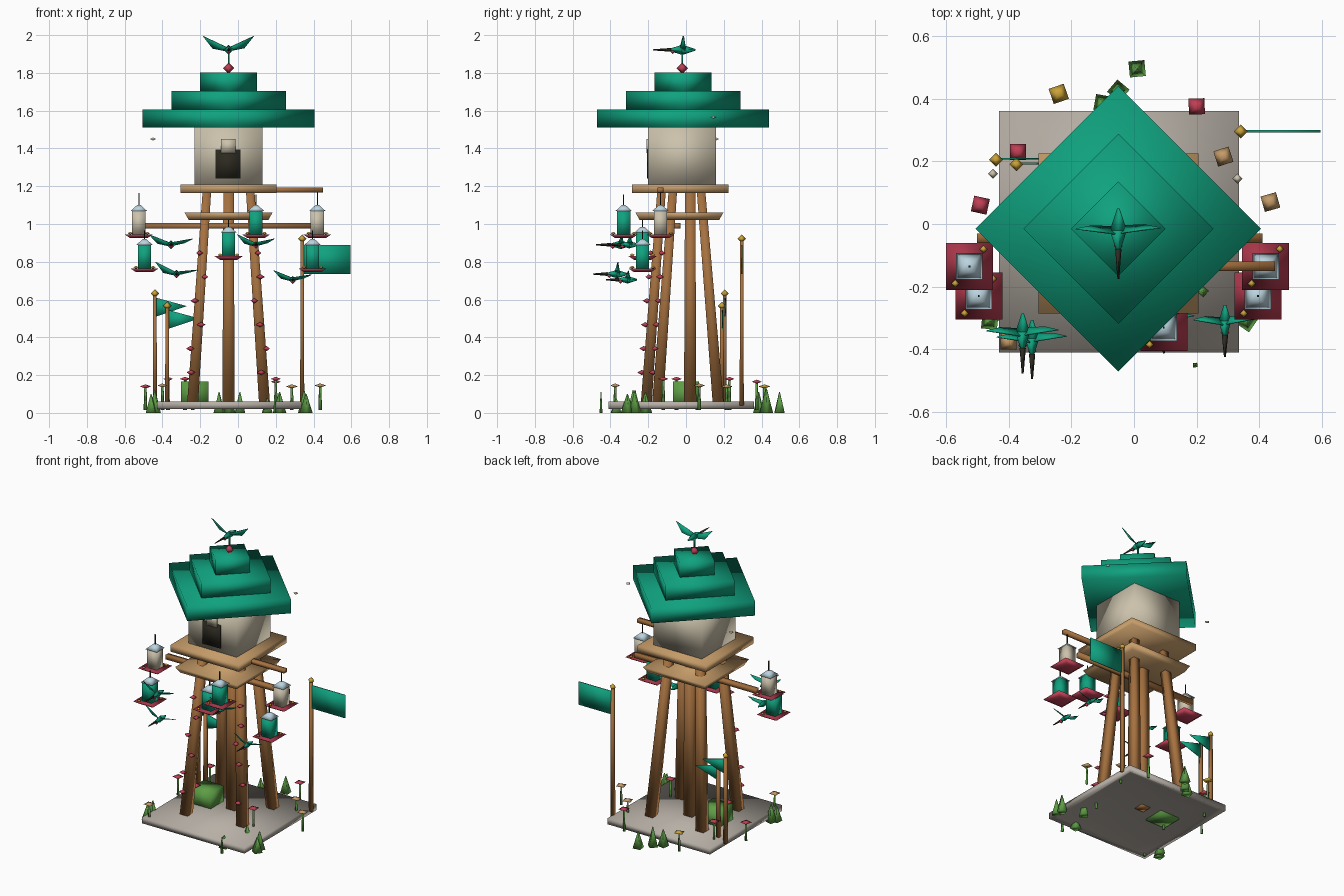
import bpy, bmesh, math, random
from mathutils import Vector, Matrix

old = bpy.data.objects.get("Cube")
if old:
    bpy.data.objects.remove(old, do_unlink=True)
random.seed(4)


def material(name, r, g, b):
    m = bpy.data.materials.new(name)
    m.use_nodes = True
    m.diffuse_color = (r, g, b, 1)
    m.node_tree.nodes["Principled BSDF"].inputs["Base Color"].default_value = (r, g, b, 1)
    return m


WOOD = material("brown wood", 0.38, 0.165, 0.05)
DECK = material("tan wood", 0.56, 0.33, 0.14)
TEAL = material("teal green", 0.005, 0.36, 0.21)
CREAM = material("cream", 0.60, 0.54, 0.41)
STONE = material("grey stone", 0.47, 0.43, 0.38)
LEAF = material("leaf green", 0.11, 0.34, 0.06)
RED = material("rose red", 0.52, 0.05, 0.09)
GOLD = material("gold", 0.60, 0.37, 0.04)
PALE = material("pale blue", 0.50, 0.66, 0.74)
DARK = material("dark brown", 0.025, 0.023, 0.014)


def finish(name, bm, mat):
    """Turn the bmesh into an object with soft, blended shading."""
    bmesh.ops.recalc_face_normals(bm, faces=bm.faces)
    for f in bm.faces:
        f.smooth = True
    me = bpy.data.meshes.new(name)
    bm.to_mesh(me)
    bm.free()
    me.materials.append(mat)
    ob = bpy.data.objects.new(name, me)
    bpy.context.collection.objects.link(ob)
    return ob


def prism(name, mat, p, q, r1, r2, sides=4, turn=0.0):
    """Tapered prism running from point p to point q; top and bottom stay level."""
    p, q = Vector(p), Vector(q)
    bm = bmesh.new()
    bmesh.ops.create_cone(bm, cap_ends=True, segments=sides, radius1=r1, radius2=r2, depth=1)
    bmesh.ops.rotate(bm, verts=bm.verts, matrix=Matrix.Rotation(turn, 3, "Z"))
    for v in bm.verts:
        base = p if v.co.z < 0 else q
        v.co = Vector((v.co.x, v.co.y, 0)) + base
    return finish(name, bm, mat)


def post(name, mat, p, q, w1, w2):
    """Square post with sides facing the axes."""
    return prism(name, mat, p, q, w1 / math.sqrt(2), w2 / math.sqrt(2), 4, math.pi / 4)


def box(name, mat, x, y, z):
    bm = bmesh.new()
    bmesh.ops.create_cube(bm, size=1)
    for v in bm.verts:
        v.co = [lo + (c + 0.5) * (hi - lo) for c, (lo, hi) in zip(v.co, (x, y, z))]
    return finish(name, bm, mat)


def gem(name, mat, loc, r, h, turn=0.0):
    """Octahedron used for finials, flowers and blossoms."""
    bm = bmesh.new()
    ring = [bm.verts.new((r * a, r * b, 0)) for a, b in ((1, 0), (0, 1), (-1, 0), (0, -1))]
    tips = [bm.verts.new((0, 0, s * h)) for s in (1, -1)]
    for i in range(4):
        for t in tips:
            bm.faces.new((ring[i], ring[(i + 1) % 4], t))
    ob = finish(name, bm, mat)
    ob.location = loc
    ob.rotation_euler.z = turn
    return ob


def sheet(name, mat, pts, thick=0.006):
    """Thin plate from an outline."""
    bm = bmesh.new()
    f = bm.faces.new([bm.verts.new(p) for p in pts])
    f.normal_update()
    step = f.normal * thick
    out = bmesh.ops.extrude_face_region(bm, geom=[f])
    bmesh.ops.translate(bm, vec=step, verts=[v for v in out["geom"] if isinstance(v, bmesh.types.BMVert)])
    return finish(name, bm, mat)


CX, CY = -0.05, -0.02

# Stone base with a stepped recess underneath
base = box("stone_base", STONE, (-0.43, 0.335), (-0.41, 0.36), (0.02, 0.06))
bm = bmesh.new()
bm.from_mesh(base.data)
under = min(bm.faces, key=lambda f: f.calc_center_median().z)
for inset in (0.05, 0.06, 0.08):
    bmesh.ops.inset_region(bm, faces=[under], thickness=inset)
    bmesh.ops.translate(bm, vec=(0, 0, 0.01), verts=under.verts)
bm.to_mesh(base.data)
bm.free()

# Splayed legs and the centre post
for side, x, top in (("right", -0.24, -0.165), ("left", 0.14, 0.065)):
    y = -0.21 if side == "right" else -0.15
    post("front_leg_" + side, WOOD, (x, y, 0.054), (top, y + 0.08, 1.17), 0.058, 0.045)
    post("back_leg_" + side, WOOD, (x, 0.17, 0.054), (top, 0.08, 1.17), 0.058, 0.045)
post("centre_post", WOOD, (CX, 0.022, 0.045), (CX, 0.022, 1.17), 0.065, 0.055)

# Decks and beams
post("lower_deck", DECK, (CX, -0.035, 1.02), (CX, -0.035, 1.06), 0.42, 0.465)
post("upper_deck", DECK, (CX, -0.03, 1.165), (CX, -0.03, 1.21), 0.51, 0.51)
box("cross_beam", WOOD, (-0.5, 0.41), (-0.06, -0.03), (0.975, 1.005))
box("deck_beam", WOOD, (CX, 0.45), (-0.15, -0.12), (1.167, 1.192))

# House with door
post("house", CREAM, (CX, CY, 1.2), (CX, CY, 1.52), 0.36, 0.36)
box("door", DARK, (-0.12, 0.013), (-0.207, -0.199), (1.24, 1.395))
box("door_sign", CREAM, (-0.09, -0.012), (-0.209, -0.2), (1.375, 1.45))

# Three-tier diamond roof and finial
for i, r in enumerate((0.455, 0.303, 0.151)):
    z = 1.51 + 0.097 * i
    prism(f"roof_tier_{i + 1}", TEAL, (CX, -0.015, z), (CX, -0.015, z + 0.097), r, r)
gem("roof_finial", RED, (CX, CY, 1.825), 0.03, 0.03)
post("finial_stem", TEAL, (CX, CY, 1.84), (CX, CY, 1.92), 0.008, 0.008)


def lantern(n, x, y, z, mat, wire):
    name = f"lantern_{n}_"
    post(name + "tray", RED, (x, y, z - 0.02), (x, y, z), 0.09, 0.15)
    post(name + "body", mat, (x, y, z), (x, y, z + 0.125), 0.07, 0.07)
    post(name + "cap", PALE, (x, y, z + 0.125), (x, y, z + 0.155), 0.085, 0.02)
    post(name + "wire", DARK, (x, y, z + 0.15), (x, y, z + wire), 0.006, 0.006)
    for s in (-1, 1):
        gem(name + "perch", GOLD, (x + s * 0.045, y + 0.055 * s, z + 0.006), 0.013, 0.008)


for n, spec in enumerate((
        (-0.525, -0.135, 0.945, CREAM, 0.22), (0.42, -0.135, 0.945, CREAM, 0.23),
        (-0.495, -0.23, 0.765, TEAL, 0.2), (0.395, -0.23, 0.765, TEAL, 0.2),
        (-0.05, -0.23, 0.83, TEAL, 0.2), (0.095, -0.33, 0.945, TEAL, 0.21))):
    lantern(n + 1, *spec)


def bird(n, x, y, z, span, left_rise, right_rise):
    """Small hovering bird facing the front with broad raised wings."""
    name, k = f"bird_{n}_", span / 0.135
    breast = prism(name + "breast", TEAL, (0, 0, 0), (0, 0, 0.07 * k), 0.027 * k, 0.005)
    tail = prism(name + "tail", TEAL, (0, 0, -0.07 * k), (0, 0, 0), 0.004, 0.027 * k)
    bill = prism(name + "bill", DARK, (0, 0, 0.06 * k), (0, 0, 0.155 * k), 0.01, 0.003)
    for ob in (breast, tail, bill):
        ob.rotation_euler.x = math.pi / 2
        ob.location = (x, y, z)
    gem(name + "throat", RED, (x, y - 0.05 * k, z - 0.008), 0.014, 0.014)
    for s, rise in ((-1, right_rise), (1, left_rise)):
        sheet(name + "wing", TEAL, [(x, y - 0.012, z + 0.01), (x + s * span, y + 0.006, z + rise),
                                    (x + s * span * 0.62, y + 0.016, z + 0.008), (x, y + 0.012, z - 0.008)], 0.004)


bird(1, CX, CY, 1.922, 0.135, 0.072, 0.074)
bird(2, -0.355, -0.345, 0.89, 0.115, 0.03, 0.055)
bird(3, -0.325, -0.365, 0.735, 0.112, 0.02, 0.065)
bird(4, 0.095, -0.3, 0.89, 0.098, 0.03, 0.055)
bird(5, 0.29, -0.31, 0.705, 0.1, 0.025, 0.05)

# Pale moths beside the house
for i, loc in enumerate(((0.33, 0.145, 1.565), (-0.45, 0.16, 1.45))):
    gem(f"moth_{i + 1}", CREAM, loc, 0.016, 0.008)

# Flag poles with a banner and two pennants
for name, x, y, top in (("banner", 0.34, 0.295, 0.91), ("tall_pennant", -0.44, 0.205, 0.62),
                        ("short_pennant", -0.375, 0.19, 0.555)):
    post(name + "_pole", WOOD, (x, y, 0.04), (x, y, top), 0.022, 0.018)
    gem(name + "_finial", GOLD, (x, y, top + 0.012), 0.022, 0.022)
box("banner", TEAL, (0.345, 0.595), (0.292, 0.299), (0.735, 0.89))
for name, x, y, z in (("tall_pennant", -0.435, 0.205, 0.61), ("short_pennant", -0.37, 0.19, 0.545)):
    sheet(name, TEAL, [(x, y, z), (x + 0.165, y, z - 0.045), (x, y, z - 0.1)])

# Blossoms climbing the front legs
for i in range(6):
    t = 0.14 + 0.115 * i
    for x, y, lean in ((-0.24, -0.245, 0.07), (0.14, -0.185, -0.07)):
        gem("leg_blossom", RED, (x + lean * t + random.uniform(-0.035, 0.035), y + 0.08 * t,
                                 0.06 + 1.1 * t), 0.024, 0.014, random.random())

# Bush and grass tufts around the base
box("bush", LEAF, (-0.302, -0.156), (-0.07, 0.07), (0.04, 0.165))
for x, y, h in ((0.01, 0.495, 0.11), (-0.05, 0.425, 0.13), (-0.1, 0.385, 0.11), (-0.46, -0.31, 0.1),
                (-0.44, -0.28, 0.12), (0.36, -0.31, 0.1), (0.35, -0.27, 0.12), (0.22, -0.215, 0.11),
                (0.155, -0.37, 0.08), (0.195, -0.45, 0.11)):
    r = 0.01 if y < -0.4 else 0.036
    prism("grass_tuft", LEAF, (x, y, 0), (x, y, h), r, 0.003, 4, random.random())

# Flowers on stems
for x, y, z, mat in ((-0.37, 0.23, 0.18, RED), (-0.49, 0.06, 0.14, RED), (-0.24, 0.415, 0.14, GOLD),
                     (0.2, 0.375, 0.165, RED), (0.285, 0.215, 0.14, DECK), (0.435, 0.07, 0.145, DECK),
                     (-0.4, -0.375, 0.145, DECK), (-0.28, -0.05, 0.18, RED), (0.2, -0.12, 0.18, RED)):
    prism("flower_stem", LEAF, (x, y, 0.015), (x, y, z), 0.01, 0.006)
    gem("flower_head", mat, (x, y, z), 0.036, 0.011, random.uniform(0.3, 1.2))
